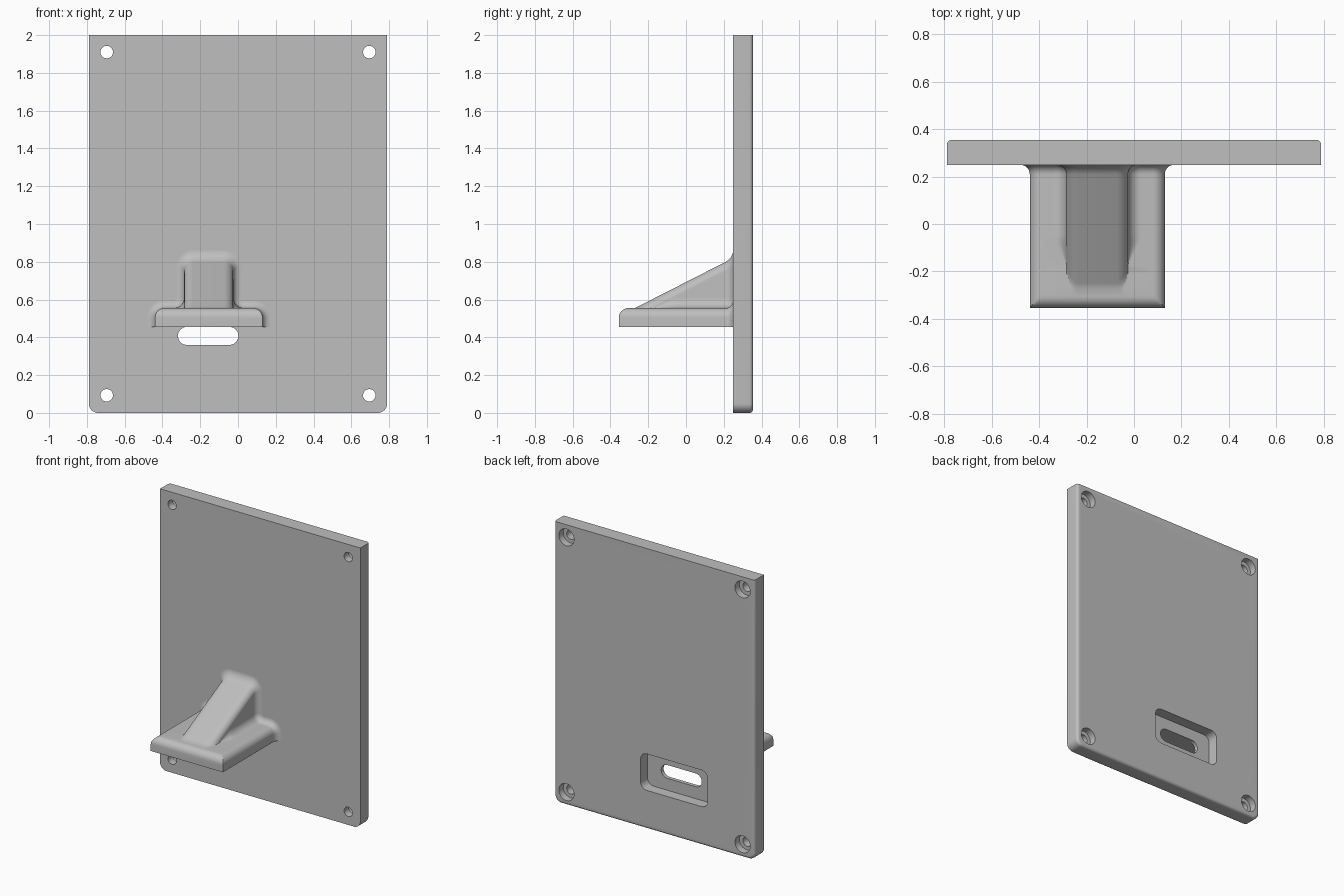
import bpy, bmesh
from math import sin, cos, pi, sqrt

if "Cube" in bpy.data.objects:
    bpy.data.objects.remove(bpy.data.objects["Cube"])

grey = bpy.data.materials.new("plain_grey")
grey.use_nodes = True
GREY = (0.52, 0.52, 0.52, 1)
grey.diffuse_color = GREY
grey.node_tree.nodes["Principled BSDF"].inputs["Base Color"].default_value = GREY


def arc(cx, cz, r, start, end, n=10):
    angles = [start + (end - start) * i / n for i in range(n + 1)]
    return [(cx + r * cos(a), cz + r * sin(a)) for a in angles]


def mirrored(half, cx=0):
    """Close a right-hand half outline into a full ring around x = cx."""
    return [(cx + x, z) for x, z in half] + [(cx - x, z) for x, z in reversed(half)]


def loft(name, sections):
    """Skin a list of (y, ring of xz points) and cap both ends."""
    bm = bmesh.new()
    rings = [[bm.verts.new((x, y, z)) for x, z in ring] for y, ring in sections]
    count = len(rings[0])
    for a, b in zip(rings, rings[1:]):
        for i in range(count):
            j = (i + 1) % count
            bm.faces.new((a[i], a[j], b[j], b[i]))
    bm.faces.new(rings[0])
    bm.faces.new(rings[-1])
    bmesh.ops.remove_doubles(bm, verts=bm.verts, dist=1e-5)
    bmesh.ops.recalc_face_normals(bm, faces=bm.faces)
    mesh = bpy.data.meshes.new(name)
    bm.to_mesh(mesh)
    bm.free()
    mesh.materials.append(grey)
    obj = bpy.data.objects.new(name, mesh)
    bpy.context.collection.objects.link(obj)
    return obj


def activate(obj):
    bpy.ops.object.select_all(action='DESELECT')
    obj.select_set(True)
    bpy.context.view_layer.objects.active = obj


def rounded_rect(cx, cz, hw, hh, r):
    half = arc(hw - r, cz - hh + r, r, -pi / 2, 0) + arc(hw - r, cz + hh - r, r, 0, pi / 2)
    return mirrored(half, cx)


def cut(target, y0, y1, ring):
    """Sink a straight-walled opening through the target between y0 and y1."""
    cutter = loft("cutter", [(y0, ring), (y1, ring)])
    cutter.hide_render = True
    activate(target)
    mod = target.modifiers.new("opening", 'BOOLEAN')
    mod.operation = 'DIFFERENCE'
    mod.solver = 'EXACT'
    mod.object = cutter
    bpy.ops.object.modifier_apply(modifier=mod.name)
    bpy.data.objects.remove(cutter)


FRONT, BACK = 0.25, 0.355      # plate faces
CX = -0.155                    # centre line of the bracket

# Backplate: rounded lower corners, softened back edges, square top
def plate_ring(inset):
    half = arc(0.74, 0.05, 0.05 - inset, -pi / 2, 0) + [(0.79 - inset, 2)]
    return mirrored(half)


EDGE = 0.02
plate = [(FRONT, plate_ring(0))]
for i in range(7):
    a = pi / 2 * i / 6
    plate.append((BACK - EDGE + EDGE * sin(a), plate_ring(EDGE * (1 - cos(a)))))
backplate = loft("backplate", plate)

# Counterbored screw holes in the corners
for x in (-0.695, 0.695):
    for z in (0.093, 1.91):
        cut(backplate, 0.2, 0.4, arc(x, z, 0.033, 0, 2 * pi, 32)[:-1])
        cut(backplate, 0.305, 0.4, arc(x, z, 0.06, 0, 2 * pi, 32)[:-1])

# Rear pocket with a slot through its floor
cut(backplate, 0.277, 0.4, rounded_rect(CX, 0.405, 0.265, 0.13, 0.05))
cut(backplate, 0.2, 0.4, rounded_rect(CX - 0.003, 0.4075, 0.16, 0.0475, 0.0474))

# Shelf bracket: shelf and sloping rib in one skin, flared into the plate
BASE, TOP = 0.455, 0.555       # shelf underside and top
WIDE, RIB = 0.285, 0.13        # half widths
R, FLARE = 0.05, 0.04


def bracket_ring(y, cap=TOP + 1, flare=0):
    height = TOP + 0.265 * (y + 0.27) / 0.52
    f = 0.055 * max(0, min(1, (height - R - TOP) / 0.055))
    half = [(WIDE + flare, BASE)]
    half += arc(WIDE - R, TOP - R, R + flare, 0, pi / 2)
    half += arc(RIB + f, TOP + f, max(f - flare, 0), 1.5 * pi, pi)
    half += [(x, max(z, TOP)) for x, z in arc(RIB - R, height - R, R + flare, 0, pi / 2, 14)]
    return mirrored([(x, min(z, cap)) for x, z in half], CX)


sections = []
for i in range(9):             # rounded front lip
    a = pi / 2 * i / 8
    y = -BACK + R * (1 - cos(a))
    sections.append((y, bracket_ring(y, cap=TOP - R + R * sin(a))))
for i in range(25):            # rib rising toward the plate
    y = -0.27 + (FRONT - FLARE + 0.27) * i / 24
    sections.append((y, bracket_ring(y)))
for i in range(1, 9):          # concave flare against the plate
    a = pi / 2 * i / 8
    y = FRONT - FLARE + FLARE * sin(a)
    sections.append((y, bracket_ring(y, flare=FLARE * (1 - cos(a)))))
sections.append((FRONT + 0.01, sections[-1][1]))
bracket = loft("shelf_bracket", sections)

for obj in (backplate, bracket):
    activate(obj)
    bpy.ops.object.shade_smooth_by_angle(angle=pi / 6)
